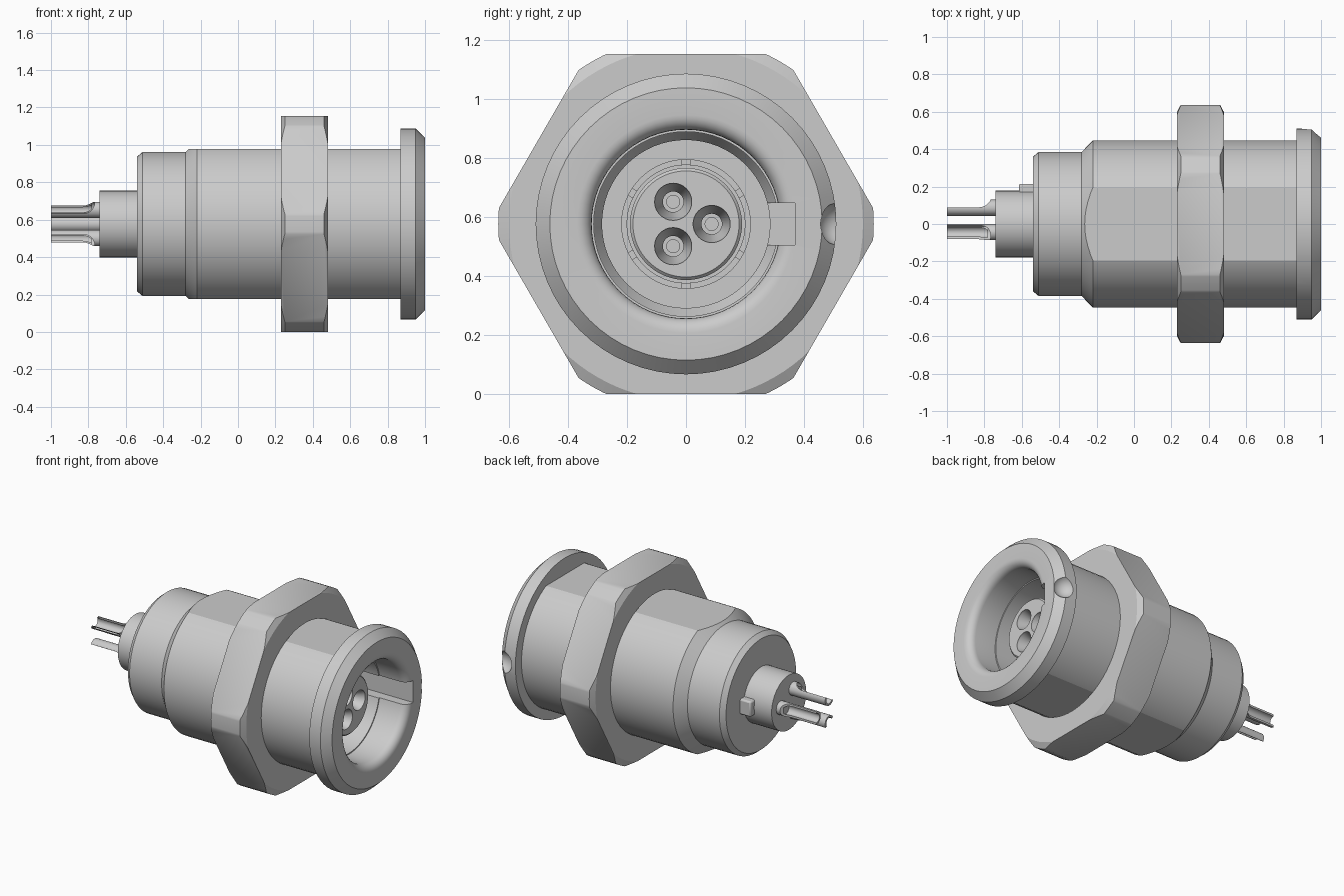
import bpy, bmesh
from math import sin, cos, pi, radians
from mathutils import Matrix, Vector

if "Cube" in bpy.data.objects:
    bpy.data.objects.remove(bpy.data.objects["Cube"])

CZ = 0.577  # height of the connector axis


def finish(name, bm):
    bmesh.ops.remove_doubles(bm, verts=bm.verts, dist=1e-5)
    bmesh.ops.recalc_face_normals(bm, faces=bm.faces)
    me = bpy.data.meshes.new(name)
    bm.to_mesh(me)
    bm.free()
    ob = bpy.data.objects.new(name, me)
    ob.location.z = CZ
    bpy.context.collection.objects.link(ob)
    return ob


def lathe(name, profile, n=64, y=0, z=0, start=0.0):
    """Revolve a closed (x, radius) profile around an axis parallel to x."""
    bm = bmesh.new()
    rings = []
    for x, r in profile:
        rings.append([bm.verts.new((x, y + r * cos(start + 2 * pi * i / n),
                                    z + r * sin(start + 2 * pi * i / n))) for i in range(n)])
    for a, b in zip(rings, rings[1:] + rings[:1]):
        for i in range(n):
            j = (i + 1) % n
            bm.faces.new((a[i], a[j], b[j], b[i]))
    return finish(name, bm)


def rod(name, x0, x1, r, n=32, y=0, z=0):
    return lathe(name, [(x0, 0), (x0, r), (x1, r), (x1, 0)], n, y, z)


def prism(name, pts, half, angle=0):
    """Extrude an (x, radial) outline sideways, then turn it about the x axis."""
    bm = bmesh.new()
    f = bm.faces.new([bm.verts.new((x, r, -half)) for x, r in pts])
    g = bmesh.ops.extrude_face_region(bm, geom=[f])
    bmesh.ops.translate(bm, vec=(0, 0, 2 * half),
                        verts=[v for v in g['geom'] if isinstance(v, bmesh.types.BMVert)])
    bm.transform(Matrix.Rotation(angle, 4, 'X'))
    return finish(name, bm)


def box(name, x0, x1, r0, r1, half, angle=0):
    return prism(name, [(x0, r0), (x1, r0), (x1, r1), (x0, r1)], half, angle)


def boolean(ob, cutter, op='DIFFERENCE'):
    cutter.hide_render = True
    m = ob.modifiers.new('cut', 'BOOLEAN')
    m.operation, m.object, m.solver = op, cutter, 'EXACT'
    bpy.context.view_layer.objects.active = ob
    bpy.ops.object.modifier_apply(modifier=m.name)
    bpy.data.objects.remove(cutter)


# Shell: stepped barrel, chamfered flange, rounded lip and stepped bore
lip = [(0.95 + 0.05 * cos(a), 0.37 - 0.05 * sin(a)) for a in [k * pi / 12 for k in range(7)]]
shell = lathe('shell', [(-0.54, 0), (-0.54, 0.36), (-0.51, 0.385), (-0.28, 0.385),
                        (-0.22, 0.447), (0.87, 0.447), (0.87, 0.51), (0.95, 0.51),
                        (1.0, 0.462)] + lip +
              [(0.8, 0.32), (0.8, 0.313), (0.55, 0.313), (0.5, 0.285), (0.3, 0.285), (0.3, 0)])
for a in (90, 270):
    boolean(shell, box('flat_cutter', -0.35, 0.87, 0.402, 0.6, 0.4, radians(a)))
boolean(shell, box('keyway_cutter', 0.5, 1.1, 0.25, 0.37, 0.072))

# Index dimple on the flange edge
bm = bmesh.new()
bmesh.ops.create_uvsphere(bm, u_segments=32, v_segments=16, radius=0.075,
                          matrix=Matrix.Translation(Vector((0.97, 0.525, 0))))
boolean(shell, finish('dimple_cutter', bm))

# Hex nut with turned chamfers
nut = lathe('hex_nut', [(0.23, 0), (0.23, 0.666), (0.48, 0.666), (0.48, 0)], 6)
boolean(nut, lathe('nut_turning', [(0.2, 0.445), (0.2, 0.545), (0.25, 0.637), (0.46, 0.637),
                                   (0.51, 0.545), (0.51, 0.445)], 96), 'INTERSECT')

# Contact insert with three sockets
spots = [(k * 2 * pi / 3, 0.087 * cos(k * 2 * pi / 3), 0.087 * sin(k * 2 * pi / 3)) for k in range(3)]
insert = lathe('contact_insert', [(0.25, 0), (0.25, 0.19), (0.80, 0.19), (0.81, 0.18), (0.81, 0)])
for a, y, z in spots:
    boolean(insert, lathe('socket_cutter', [(0.85, 0), (0.85, 0.063), (0.80, 0.063), (0.74, 0.035),
                                            (0.70, 0.035), (0.70, 0.022), (0.5, 0.022), (0.5, 0)],
                          32, y, z))

# Slotted latch sleeve around the insert
sleeve = lathe('latch_sleeve', [(0.28, 0.2), (0.28, 0.22), (0.6, 0.22), (0.6, 0.2)])
for k in range(6):
    boolean(sleeve, box('slot_cutter', 0.35, 0.7, 0.15, 0.26, 0.013, radians(30 + 60 * k)))

# Rear insulator and its locating tab
insulator = rod('rear_insulator', -0.74, -0.5, 0.178, 48)
tab = box('locating_tab', -0.615, -0.53, 0.15, 0.215, 0.05)
bev = tab.modifiers.new('soft', 'BEVEL')
bev.width, bev.segments = 0.01, 2

# Solder cups: hollow pins cut open on their outward side
scoop = [(-1.1, 0.089)] + [(-0.83 + 0.07 * sin(t), 0.159 - 0.07 * cos(t))
                           for t in [k * pi / 12 for k in range(7)]] + [(-1.1, 0.159)]
pins = []
for i, (a, y, z) in enumerate(spots):
    pin = rod('solder_cup_%d' % (i + 1), -1.0, -0.7, 0.043, 32, y, z)
    boolean(pin, rod('bore_cutter', -1.1, -0.78, 0.03, 32, y, z))
    boolean(pin, prism('scoop_cutter', scoop, 0.06, a))
    pins.append(pin)

# Smooth turned surfaces, keep edges crisp
bpy.ops.object.select_all(action='DESELECT')
for ob in [shell, nut, insert, sleeve, insulator, tab] + pins:
    ob.select_set(True)
bpy.context.view_layer.objects.active = shell
bpy.ops.object.shade_smooth_by_angle(angle=radians(25))
